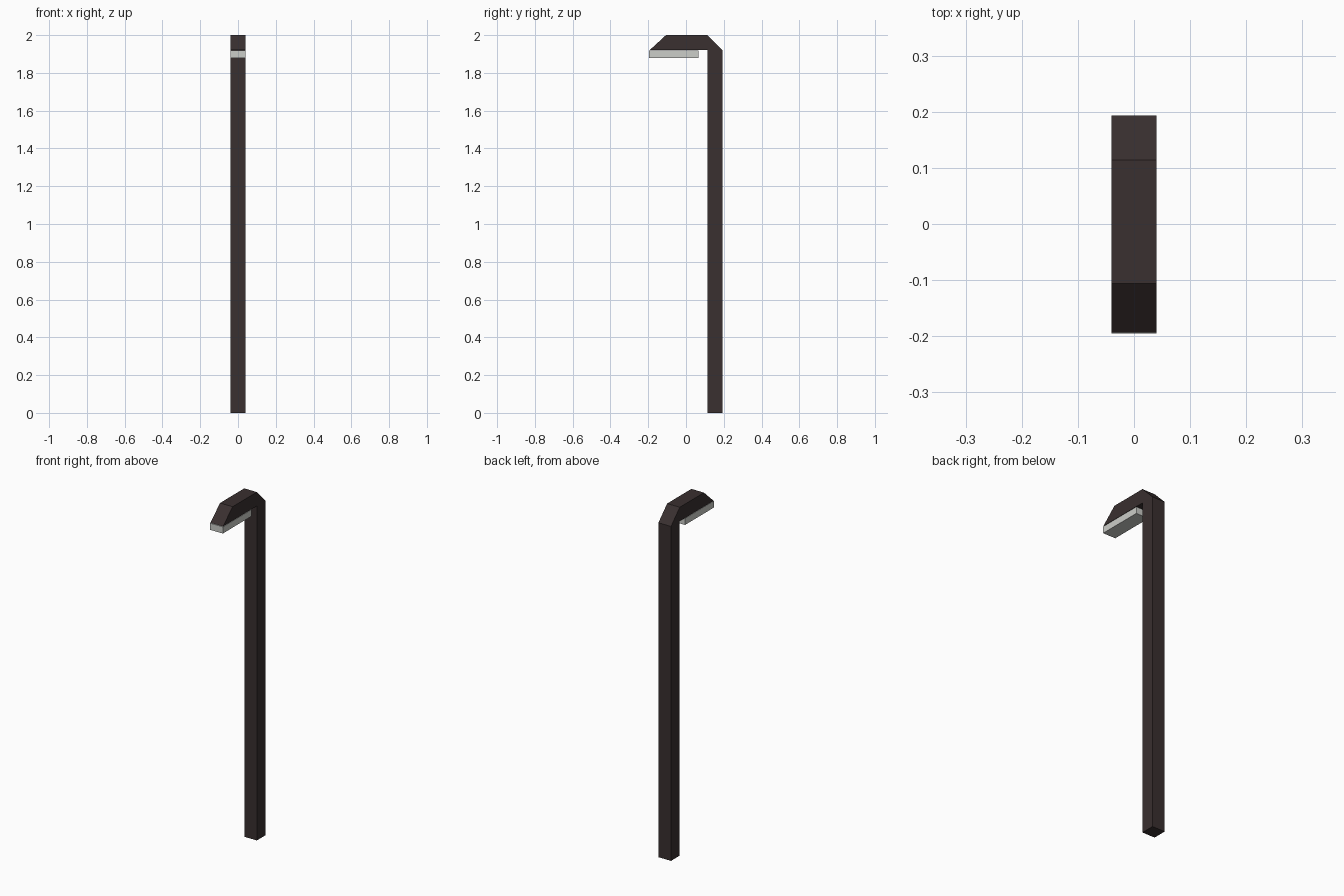
import bpy
import bmesh

if "Cube" in bpy.data.objects:
    bpy.data.objects.remove(bpy.data.objects["Cube"])


def material(name, rgb):
    m = bpy.data.materials.new(name)
    m.diffuse_color = (*rgb, 1)
    m.use_nodes = True
    m.node_tree.nodes["Principled BSDF"].inputs["Base Color"].default_value = m.diffuse_color
    return m


def extrude_profile(name, profile, half_width, mat):
    """Extrude a (y, z) side profile symmetrically along x."""
    bm = bmesh.new()
    face = bm.faces.new([bm.verts.new((-half_width, y, z)) for y, z in profile])
    ext = bmesh.ops.extrude_face_region(bm, geom=[face])
    moved = [v for v in ext["geom"] if isinstance(v, bmesh.types.BMVert)]
    bmesh.ops.translate(bm, verts=moved, vec=(2 * half_width, 0, 0))
    bmesh.ops.recalc_face_normals(bm, faces=bm.faces)
    mesh = bpy.data.meshes.new(name)
    bm.to_mesh(mesh)
    bm.free()
    mesh.materials.append(mat)
    obj = bpy.data.objects.new(name, mesh)
    bpy.context.collection.objects.link(obj)
    return obj


dark = material("dark brown metal", (0.041, 0.029, 0.029))
glass = material("pale grey lamp", (0.60, 0.61, 0.58))

# Post with bent arm: one continuous profile
extrude_profile("post_and_arm", [
    (0.193, 0), (0.193, 1.92), (0.114, 2.0), (-0.106, 2.0),
    (-0.193, 1.92), (0.114, 1.92), (0.114, 0)], 0.04, dark)

# Lamp panel slung under the arm
extrude_profile("lamp_panel", [
    (-0.195, 1.88), (0.066, 1.88), (0.066, 1.918), (-0.195, 1.918)], 0.04, glass)
